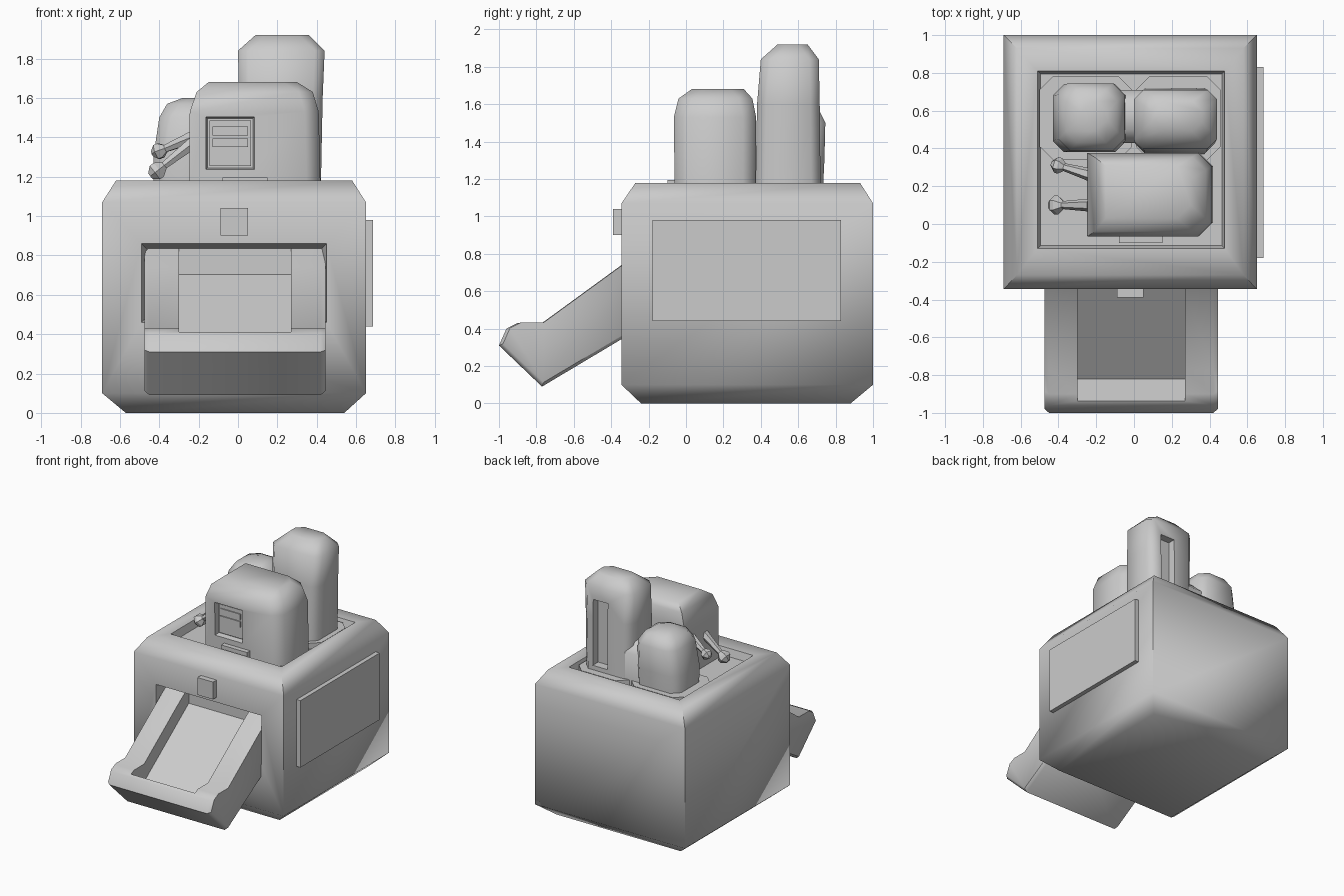
import bpy, bmesh, math
from mathutils import Vector

if "Cube" in bpy.data.objects:
    bpy.data.objects.remove(bpy.data.objects["Cube"])

grey = bpy.data.materials.new("plain_grey")
grey.use_nodes = True
GREY = (0.6, 0.6, 0.6, 1)
grey.diffuse_color = GREY
grey.node_tree.nodes["Principled BSDF"].inputs["Base Color"].default_value = GREY


def bridge(name, rings):
    """Skin a stack of matching rings and cap both ends."""
    bm = bmesh.new()
    loops = [[bm.verts.new(p) for p in ring] for ring in rings]
    n = len(loops[0])
    for a, b in zip(loops, loops[1:]):
        for i in range(n):
            j = (i + 1) % n
            bm.faces.new((a[i], a[j], b[j], b[i]))
    bm.faces.new(loops[0][::-1])
    bm.faces.new(loops[-1])
    bmesh.ops.recalc_face_normals(bm, faces=bm.faces)
    mesh = bpy.data.meshes.new(name)
    bm.to_mesh(mesh)
    bm.free()
    mesh.materials.append(grey)
    ob = bpy.data.objects.new(name, mesh)
    bpy.context.collection.objects.link(ob)
    return ob


def loft(name, levels, left=0, right=0):
    """Stack of rectangles (z, x0, x1, y0, y1) with chamfered left/right corners."""
    rings = []
    for z, x0, x1, y0, y1 in levels:
        ring = []
        for x, y, sx, sy, c in ((x0, y0, 1, 1, left), (x1, y0, -1, 1, right),
                                (x1, y1, -1, -1, right), (x0, y1, 1, -1, left)):
            pts = [(x, y + sy * c, z), (x + sx * c, y, z)] if c else [(x, y, z)]
            ring += pts if sx == sy else pts[::-1]
        rings.append(ring)
    return bridge(name, rings)


def box(name, x0, x1, y0, y1, z0, z1):
    return loft(name, [(z0, x0, x1, y0, y1), (z1, x0, x1, y0, y1)])


def across(name, profile, sections):
    """Sweep a (y, z) profile along x; each section is (x, scale about its centre)."""
    cy = sum(p[0] for p in profile) / len(profile)
    cz = sum(p[1] for p in profile) / len(profile)
    return bridge(name, [[(x, cy + (y - cy) * s, cz + (z - cz) * s) for y, z in profile]
                         for x, s in sections])


def recess(name, x0, x1, z0, z1, front, back, taper):
    """Cutter that narrows as it goes in along y."""
    return bridge(name, [[(x0 + t, y, z0 + t), (x1 - t, y, z0 + t),
                          (x1 - t, y, z1 - t), (x0 + t, y, z1 - t)]
                         for y, t in ((front, 0), (back, taper))])


def cut(ob, cutter):
    mod = ob.modifiers.new("cut", "BOOLEAN")
    mod.operation, mod.solver, mod.object = "DIFFERENCE", "EXACT", cutter
    bpy.context.view_layer.objects.active = ob
    bpy.ops.object.modifier_apply(modifier=mod.name)
    bpy.data.objects.remove(cutter)


def smooth(ob, angle=58):
    bpy.ops.object.select_all(action="DESELECT")
    ob.select_set(True)
    bpy.context.view_layer.objects.active = ob
    bpy.ops.object.shade_smooth_by_angle(angle=math.radians(angle))


# Main body with a sunken top and a front opening
body = loft("body", [(0, -.57, .54, -.24, .88), (.1, -.69, .65, -.345, 1),
                     (1.07, -.69, .65, -.345, 1), (1.18, -.62, .58, -.27, .93)])
cut(body, loft("top_cutter", [(1.12, -.495, .465, -.115, .795), (1.18, -.51, .48, -.13, .81),
                              (1.3, -.51, .48, -.13, .81)]))
cut(body, recess("front_cutter", -.49, .45, .46, .86, -.346, -.2, .025))
smooth(body)

# Sloping chute with a thick-walled trough
chute = across("chute", [(-.2, .84), (-.345, .74), (-.77, .43), (-.9, .43), (-.96, .4),
                         (-1, .31), (-.77, .09), (-.2, .43)],
               [(-.475, .94), (-.45, 1), (.42, 1), (.445, .94)])
cut(chute, across("trough_cutter", [(-.15, .74), (-.82, .25), (-.95, .43), (-.95, .6), (-.15, 1)],
                  [(-.3, 1), (.27, 1)]))
smooth(chute, 50)

# Front button and side panel
box("front_button", -.09, .05, -.39, -.33, .9, 1.04)
box("side_panel", .64, .685, -.18, .83, .44, .98)

# Front housing with a sunken display
housing = loft("front_housing", [(1.1, -.25, .42, -.06, .375), (1.53, -.245, .41, -.065, .375),
                                 (1.63, -.21, .38, -.04, .355), (1.68, -.15, .3, .03, .31)],
               right=.07)
cut(housing, recess("display_cutter", -.17, .09, 1.23, 1.51, -.1, -.02, .015))
smooth(housing)
box("display_plate", -.145, .065, -.035, -.01, 1.255, 1.485)
for i, z in enumerate((1.35, 1.41)):
    box(f"display_bar_{i + 1}", -.13, .05, -.043, -.03, z, z + .045)

# Tall tower with a slot in its back
tower = loft("tower", [(1.1, .01, .42, .37, .72), (1.6, .005, .43, .38, .715),
                       (1.84, 0, .44, .4, .71), (1.92, .09, .36, .49, .65)], .05, .05)
cut(tower, recess("slot_cutter", .2, .33, 1.2, 1.73, .8, .65, 0))
smooth(tower)

# Rear pod, connector and low bases
pod = loft("rear_pod", [(1.1, -.43, -.04, .39, .73), (1.3, -.43, -.04, .38, .74),
                        (1.5, -.4, -.05, .39, .745), (1.57, -.36, -.09, .43, .71),
                        (1.6, -.28, -.14, .49, .65)], .06, .06)
smooth(pod)
smooth(loft("connector", [(1.1, -.1, .05, .43, .71), (1.38, -.1, .05, .43, .71),
                          (1.45, -.1, .05, .5, .64)]))
for name, x0, x1 in (("pod_base", -.5, -.01), ("tower_base", .01, .46)):
    loft(name, [(1.1, x0, x1, .34, .78), (1.165, x0, x1, .34, .78)], .07, .07)
box("housing_base", -.08, .15, -.1, .3, 1.1, 1.195)

# Two tapered levers with faceted knobs
for i, (root, tip, r) in enumerate((((-.23, .1, 1.37), (-.41, .1, 1.23), .05),
                                    ((-.23, .26, 1.4), (-.4, .31, 1.33), .043))):
    a, b = Vector(root), Vector(tip)
    turn = (b - a).to_track_quat("Z", "Y")

    def collar(centre, radius, sides=6):
        return [centre + turn @ Vector((radius * math.cos(k * math.tau / sides),
                                        radius * math.sin(k * math.tau / sides), 0))
                for k in range(sides)]

    step = (b - a).normalized()
    bridge(f"lever_{i + 1}", [collar(a, .035), collar(b, .018)])
    bridge(f"lever_knob_{i + 1}", [collar(b + step * d * r, r * s) for d, s in
                                   ((-.9, .45), (-.2, 1), (.3, 1), (.9, .4))])
